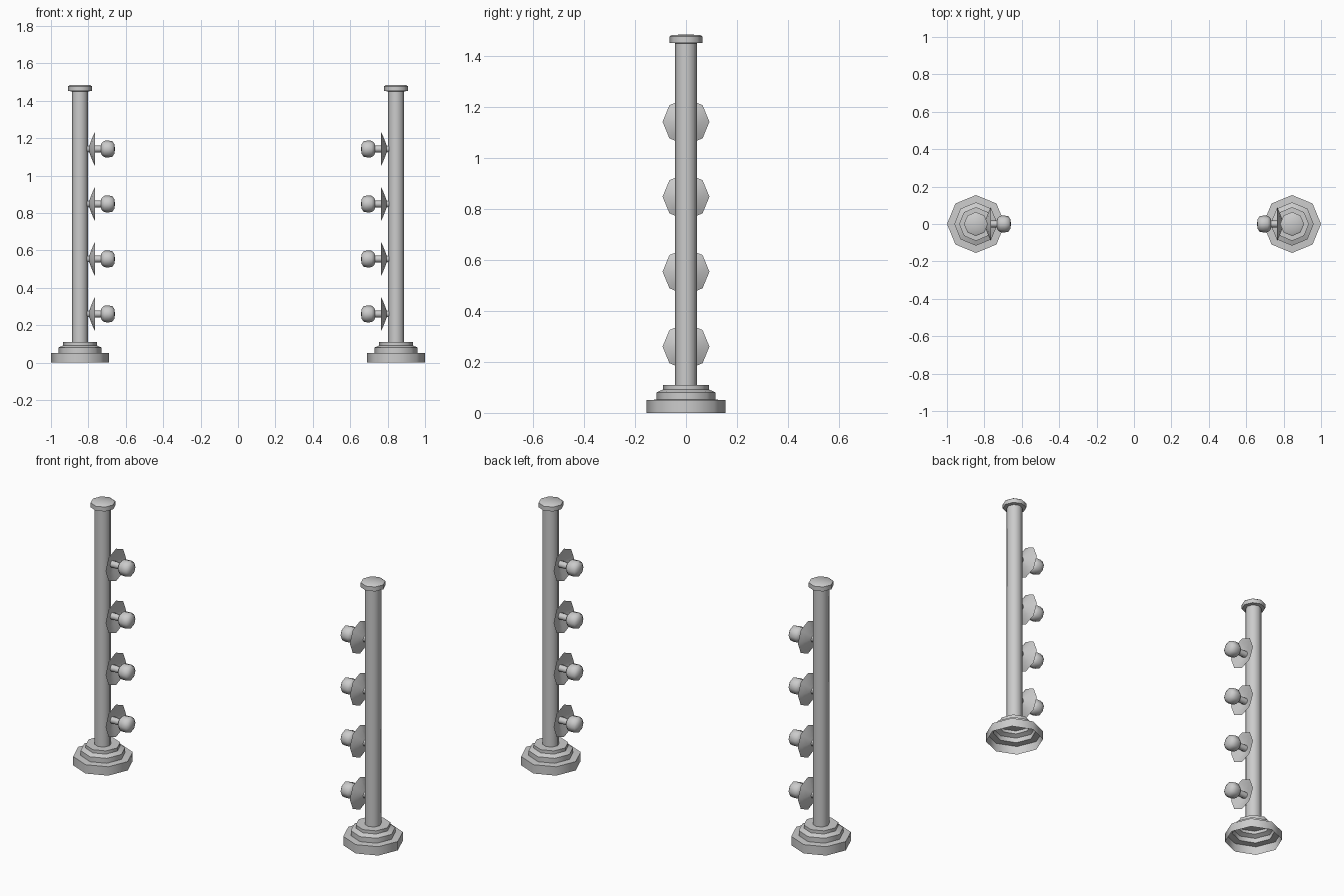
import bpy, bmesh
from math import sin, cos, pi, radians

if "Cube" in bpy.data.objects:
    bpy.data.objects.remove(bpy.data.objects["Cube"])

POST_X = -0.845
SIDES = 8


def lathe(name, profile, origin, axis='Z', copies=1, step=0.0):
    """Spin (radius, distance) points about an axis, then repeat upward and mirror in X."""
    bm = bmesh.new()
    rings = []
    for r, d in profile:
        count = SIDES if r > 0 else 1
        ring = []
        for i in range(count):
            a = 2 * pi * i / SIDES
            u, v = r * cos(a), r * sin(a)
            p = (u, v, d) if axis == 'Z' else (d, u, v)
            ring.append(bm.verts.new([p[k] + origin[k] for k in range(3)]))
        rings.append(ring)
    for a, b in zip(rings, rings[1:]):
        for i in range(SIDES):
            j = (i + 1) % SIDES
            quad = [a[i % len(a)], a[j % len(a)], b[j % len(b)], b[i % len(b)]]
            bm.faces.new(list(dict.fromkeys(quad)))
    bmesh.ops.recalc_face_normals(bm, faces=bm.faces)
    mesh = bpy.data.meshes.new(name)
    bm.to_mesh(mesh)
    bm.free()
    ob = bpy.data.objects.new(name, mesh)
    bpy.context.collection.objects.link(ob)
    bpy.ops.object.select_all(action='DESELECT')
    ob.select_set(True)
    bpy.context.view_layer.objects.active = ob
    bpy.ops.object.shade_smooth_by_angle(angle=radians(50))
    if copies > 1:
        arr = ob.modifiers.new("repeat", 'ARRAY')
        arr.count = copies
        arr.use_relative_offset = False
        arr.use_constant_offset = True
        arr.constant_offset_displace = (0, 0, step)
    mir = ob.modifiers.new("mirror", 'MIRROR')
    mir.use_axis = (True, False, False)
    mir.use_mirror_merge = False
    return ob


foot = (POST_X, 0, 0)

# Stepped base, hollow underneath
lathe("stepped_base", [(0.155, 0), (0.155, 0.05), (0.116, 0.052), (0.116, 0.08),
                       (0.09, 0.092), (0.09, 0.11), (0.042, 0.11)], foot)

# Upright post
lathe("post", [(0.043, 0.11), (0.043, 1.45)], foot)

# Cap on top of the post
lathe("post_cap", [(0.043, 1.45), (0.064, 1.452), (0.064, 1.477),
                   (0.055, 1.483), (0, 1.484)], foot)

# Pegs facing inward: nub, dished disc, stem and round knob
peg = [(0, 0.036), (0.016, 0.038), (0.018, 0.05), (0.04, 0.058), (0.07, 0.070),
       (0.092, 0.081), (0.07, 0.074), (0.04, 0.063), (0.019, 0.058),
       (0.018, 0.112), (0.034, 0.117), (0.044, 0.131), (0.045, 0.155),
       (0.041, 0.174), (0.024, 0.185), (0, 0.187)]
lathe("peg", peg, (POST_X, 0, 0.26), 'X', copies=4, step=0.294)
